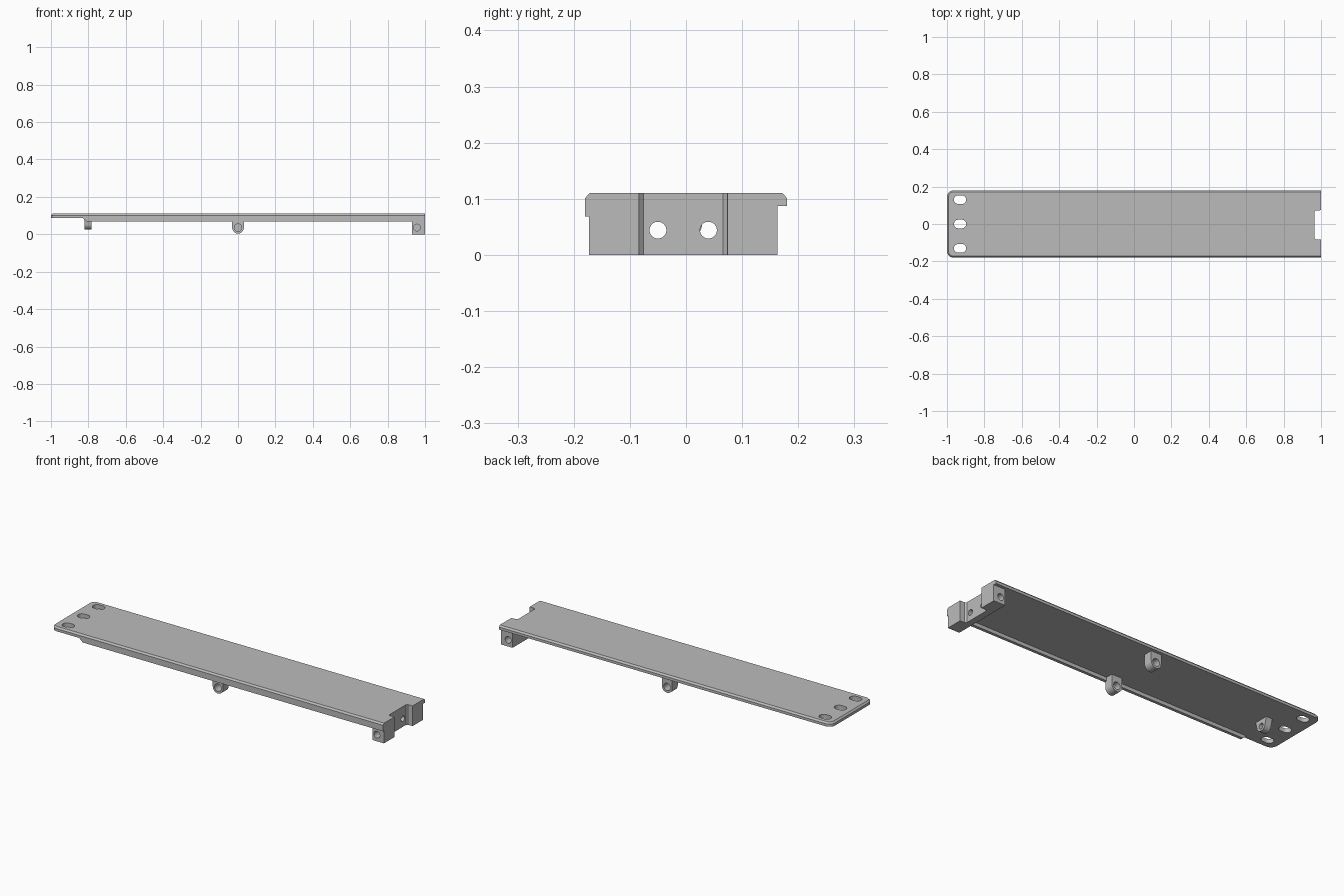
import bpy
import bmesh
from math import pi, cos, sin, radians
from mathutils import Vector

cube = bpy.data.objects.get("Cube")
if cube:
    bpy.data.objects.remove(cube, do_unlink=True)

grey = bpy.data.materials.new("plain grey")
grey.use_nodes = True
GREY = (0.5, 0.5, 0.5, 1)
grey.diffuse_color = GREY
grey.node_tree.nodes["Principled BSDF"].inputs["Base Color"].default_value = GREY


def loft(name, loops):
    """Skin a stack of matching closed loops and cap both ends."""
    bm = bmesh.new()
    rings = [[bm.verts.new(p) for p in loop] for loop in loops]
    n = len(rings[0])
    for low, high in zip(rings, rings[1:]):
        for i in range(n):
            j = (i + 1) % n
            bm.faces.new((low[i], low[j], high[j], high[i]))
    bm.faces.new(rings[0])
    bm.faces.new(rings[-1])
    bmesh.ops.recalc_face_normals(bm, faces=bm.faces)
    mesh = bpy.data.meshes.new(name)
    bm.to_mesh(mesh)
    bm.free()
    mesh.materials.append(grey)
    obj = bpy.data.objects.new(name, mesh)
    bpy.context.collection.objects.link(obj)
    return obj


def prism(name, profile, axis, start, end):
    """Extrude a 2D profile along an axis: x takes (y, z), y (x, z), z (x, y)."""
    def place(p, d):
        v = list(p)
        v.insert("xyz".index(axis), d)
        return Vector(v)
    return loft(name, [[place(p, d) for p in profile] for d in (start, end)])


def arc(cx, cy, r, a0, a1, steps):
    return [(cx + r * cos(radians(a0 + (a1 - a0) * i / steps)),
             cy + r * sin(radians(a0 + (a1 - a0) * i / steps)))
            for i in range(steps + 1)]


def circle(cx, cy, r):
    return arc(cx, cy, r, 0, 348.75, 31)


def rect(x0, x1, y0, y1):
    return [(x0, y0), (x1, y0), (x1, y1), (x0, y1)]


def cut(obj, cutters):
    bpy.context.view_layer.objects.active = obj
    for cutter in cutters:
        cutter.hide_render = True
        mod = obj.modifiers.new("cut", "BOOLEAN")
        mod.operation = "DIFFERENCE"
        mod.solver = "EXACT"
        mod.object = cutter
        bpy.ops.object.modifier_apply(modifier=mod.name)
        bpy.data.objects.remove(cutter, do_unlink=True)


HALF_W, TOP, UNDER, CORNER = 0.18, 0.11, 0.087, 0.035
BODY_Y = -0.005                      # centre line of the parts underneath


# Top plate, rounded at one end, with a chamfered upper rim
def plate_loop(inset, z):
    r, w, c = CORNER - inset, HALF_W - inset, HALF_W - CORNER
    pts = [(1, -w), (1, w)]
    pts += arc(CORNER - 1, c, r, 90, 180, 8)
    pts += arc(CORNER - 1, -c, r, 180, 270, 8)
    return [(x, y, z) for x, y in pts]


def notch():
    y = BODY_Y
    return prism("notch_cutter",
                 [(1.1, y - 0.081), (0.972, y - 0.078), (0.965, y - 0.071),
                  (0.965, y + 0.071), (0.972, y + 0.078), (1.1, y + 0.081)],
                 "z", -0.1, 0.2)


def slot(y):
    r, half = 0.023, 0.01
    outline = (arc(-0.93 + half, y, r, -90, 90, 12)
               + arc(-0.93 - half, y, r, 90, 270, 12))
    return prism("slot_cutter", outline, "z", 0, 0.2)


plate = loft("top_plate", [plate_loop(0, UNDER), plate_loop(0, TOP - 0.009),
                           plate_loop(0.008, TOP)])
cut(plate, [notch()] + [slot(y) for y in (-0.13, 0, 0.13)])

# Lip hanging along the front edge, with a sloped end
lip = prism("front_lip", [(-0.835, 0.095), (-0.83, UNDER), (-0.808, 0.068),
                          (1, 0.068), (1, 0.095)], "y", -HALF_W, -0.164)

# End block with a notch, two bores through its wall and a blind bore each side
block = prism("end_block", rect(BODY_Y - 0.168, BODY_Y + 0.168, 0, 0.095),
              "x", 0.93, 1)
cutters = [notch()]
for side in (-1, 1):
    cutters.append(prism("wall_bore", circle(BODY_Y + side * 0.045, 0.044, 0.015),
                         "x", 0.9, 0.99))
    cutters.append(prism("side_bore", circle(0.957, 0.036, 0.018), "y",
                         BODY_Y + side * 0.118, BODY_Y + side * 0.2))
cut(block, cutters)


# Rounded lugs
def lug_profile(c, z, r, top_half):
    return ([(c + top_half, 0.095)] + arc(c, z, r, 0, -180, 20)
            + [(c - top_half, 0.095)])


lugs = []
for label, side in (("front", -1), ("back", 1)):
    outer = BODY_Y + side * 0.168
    inner = BODY_Y + side * 0.12
    lug = prism(label + "_lug", lug_profile(0, 0.035, 0.031, 0.031),
                "y", inner, outer)
    # The back bore keeps a thin web on its inner side
    stop = inner + side * (0.004 if side > 0 else -0.05)
    cut(lug, [prism("lug_bore", circle(0, 0.036, 0.02), "y",
                    stop, outer + side * 0.05)])
    lugs.append(lug)

end_lug = prism("end_lug", lug_profile(-0.002, 0.057, 0.031, 0.042),
                "x", -0.82, -0.783)
cut(end_lug, [prism("lug_bore", circle(-0.002, 0.053, 0.015), "x", -0.9, -0.7)])

# Smooth the curved walls and keep the edges crisp
parts = [plate, lip, block, end_lug] + lugs
bpy.ops.object.select_all(action="DESELECT")
for part in parts:
    part.select_set(True)
bpy.context.view_layer.objects.active = plate
bpy.ops.object.shade_smooth_by_angle(angle=pi / 6)
